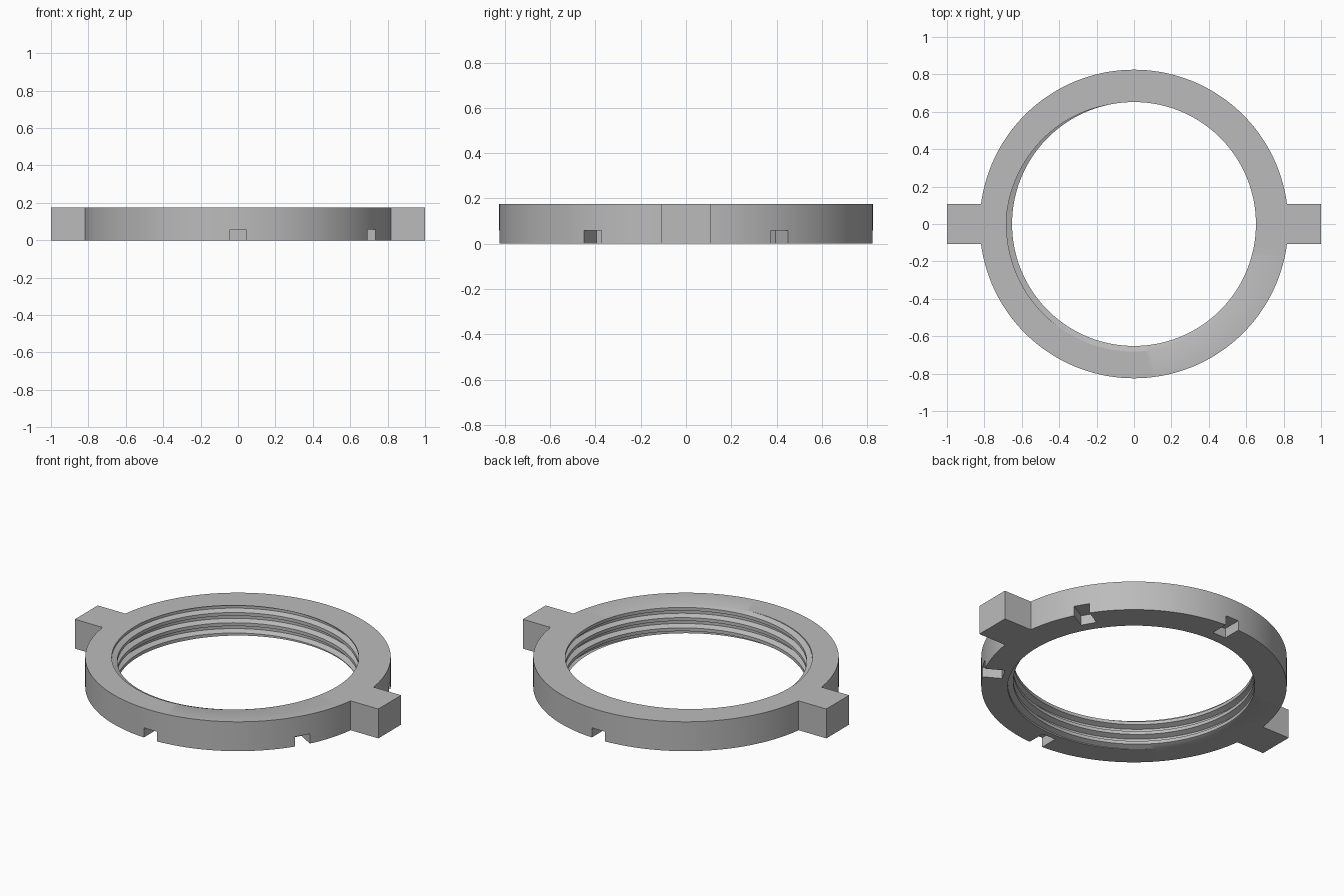
import bpy, bmesh
from math import pi, tau, cos, sin, radians
from mathutils import Matrix

H = 0.175                      # ring height
R_OUT, R_ROOT, R_CREST = 0.825, 0.682, 0.652
PITCH = 0.061
ROOT_HALF, CREST_START = 0.14, 0.34   # thread profile, fractions of a pitch
START = -0.75 * pi             # where the root meets the top face
SEGS = 144

if "Cube" in bpy.data.objects:
    bpy.data.objects.remove(bpy.data.objects["Cube"], do_unlink=True)

steel = bpy.data.materials.new("plain grey")
steel.use_nodes = True
GREY = (0.5, 0.5, 0.5, 1)
steel.diffuse_color = GREY
steel.node_tree.nodes["Principled BSDF"].inputs["Base Color"].default_value = GREY


def make_object(name, bm):
    bmesh.ops.recalc_face_normals(bm, faces=bm.faces[:])
    mesh = bpy.data.meshes.new(name)
    bm.to_mesh(mesh)
    bm.free()
    mesh.materials.append(steel)
    obj = bpy.data.objects.new(name, mesh)
    bpy.context.collection.objects.link(obj)
    return obj


def make_box(name, x0, x1, width, z0, z1, angle):
    """Box reaching outwards from x0 to x1, turned about the ring axis."""
    bm = bmesh.new()
    bmesh.ops.create_cube(bm, size=1)
    bm.transform(Matrix.Rotation(angle, 4, "Z")
                 @ Matrix.Translation(((x0 + x1) / 2, 0, (z0 + z1) / 2))
                 @ Matrix.Diagonal((x1 - x0, width, z1 - z0, 1)))
    return make_object(name, bm)


def thread_radius(z, angle):
    u = (z - H) / PITCH - (angle - START) / tau
    t = (abs(u - round(u)) - ROOT_HALF) / (CREST_START - ROOT_HALF)
    return R_ROOT + (R_CREST - R_ROOT) * min(max(t, 0), 1)


def combine(target, other, operation):
    mod = target.modifiers.new(operation.lower(), "BOOLEAN")
    mod.operation, mod.solver, mod.object = operation, "EXACT", other
    bpy.context.view_layer.objects.active = target
    bpy.ops.object.modifier_apply(modifier=mod.name)
    bpy.data.objects.remove(other, do_unlink=True)


# Ring: one closed section per angle, its inner side following the helix
bm = bmesh.new()
sections = []
for i in range(SEGS + 1):
    a = tau * i / SEGS
    heights = [0]
    for k in range(-6, 2):
        for d in (-CREST_START, -ROOT_HALF, ROOT_HALF, CREST_START):
            z = H + PITCH * (k + d + (a - START) / tau)
            heights.append(min(max(z, 0), H))
    heights.append(H)
    points = [(thread_radius(z, a), z) for z in heights]
    points += [(R_OUT, H), (R_OUT, 0)]
    sections.append([bm.verts.new((r * cos(a), r * sin(a), z)) for r, z in points])
for s, t in zip(sections, sections[1:]):
    for j in range(len(s)):
        n = (j + 1) % len(s)
        bm.faces.new((s[j], t[j], t[n], s[n]))
bmesh.ops.remove_doubles(bm, verts=bm.verts[:], dist=1e-5)
ring = make_object("threaded_ring", bm)

# Two grip lugs on the sides
for angle in (0, pi):
    combine(ring, make_box("lug", 0.75, 1.0, 0.215, 0, H, angle), "UNION")

# Six slots in the underside, open to the outer wall
for i in range(6):
    slot = make_box("slot_cutter", 0.715, 0.9, 0.088, -0.05, 0.058, radians(30 + 60 * i))
    combine(ring, slot, "DIFFERENCE")

bpy.ops.object.select_all(action="DESELECT")
ring.select_set(True)
bpy.context.view_layer.objects.active = ring
bpy.ops.object.shade_smooth_by_angle(angle=radians(25))
